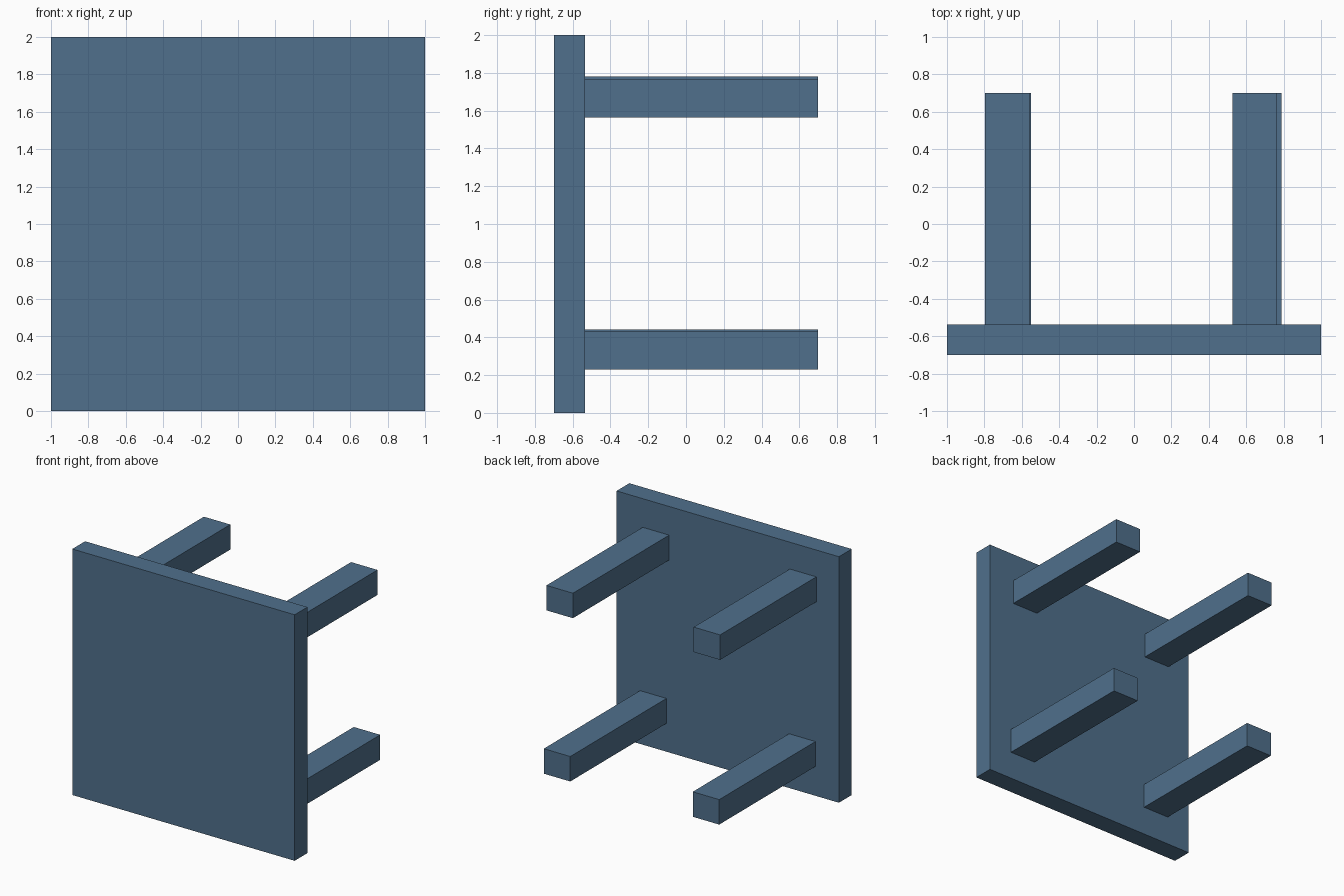
import bpy

if "Cube" in bpy.data.objects:
    bpy.data.objects.remove(bpy.data.objects["Cube"])

# One flat colour for the whole table
blue = bpy.data.materials.new("slate blue")
blue.diffuse_color = (0.08, 0.162, 0.262, 1)
blue.use_nodes = True
blue.node_tree.nodes["Principled BSDF"].inputs["Base Color"].default_value = blue.diffuse_color


def box(name, lo, hi):
    """Axis-aligned box between two corners."""
    bpy.ops.mesh.primitive_cube_add(size=1)
    ob = bpy.context.object
    ob.name = name
    ob.location = [(a + b) / 2 for a, b in zip(lo, hi)]
    ob.scale = [b - a for a, b in zip(lo, hi)]
    bpy.ops.object.transform_apply(location=True, rotation=False, scale=True)
    ob.data.materials.append(blue)
    return ob


# Square table top standing on its edge
FRONT, BACK, INNER = -0.70, 0.70, -0.536
box("table_top", (-1, FRONT, 0), (1, INNER, 2))

# Four legs pointing backwards, each slightly off the regular grid
LEG_W, LEG_H = 0.238, 0.203
legs = {
    "upper_left_leg": (-0.797, 1.579),
    "upper_right_leg": (0.527, 1.564),
    "lower_left_leg": (-0.789, 0.238),
    "lower_right_leg": (0.551, 0.230),
}
for name, (x, z) in legs.items():
    box(name, (x, INNER, z), (x + LEG_W, BACK, z + LEG_H))
